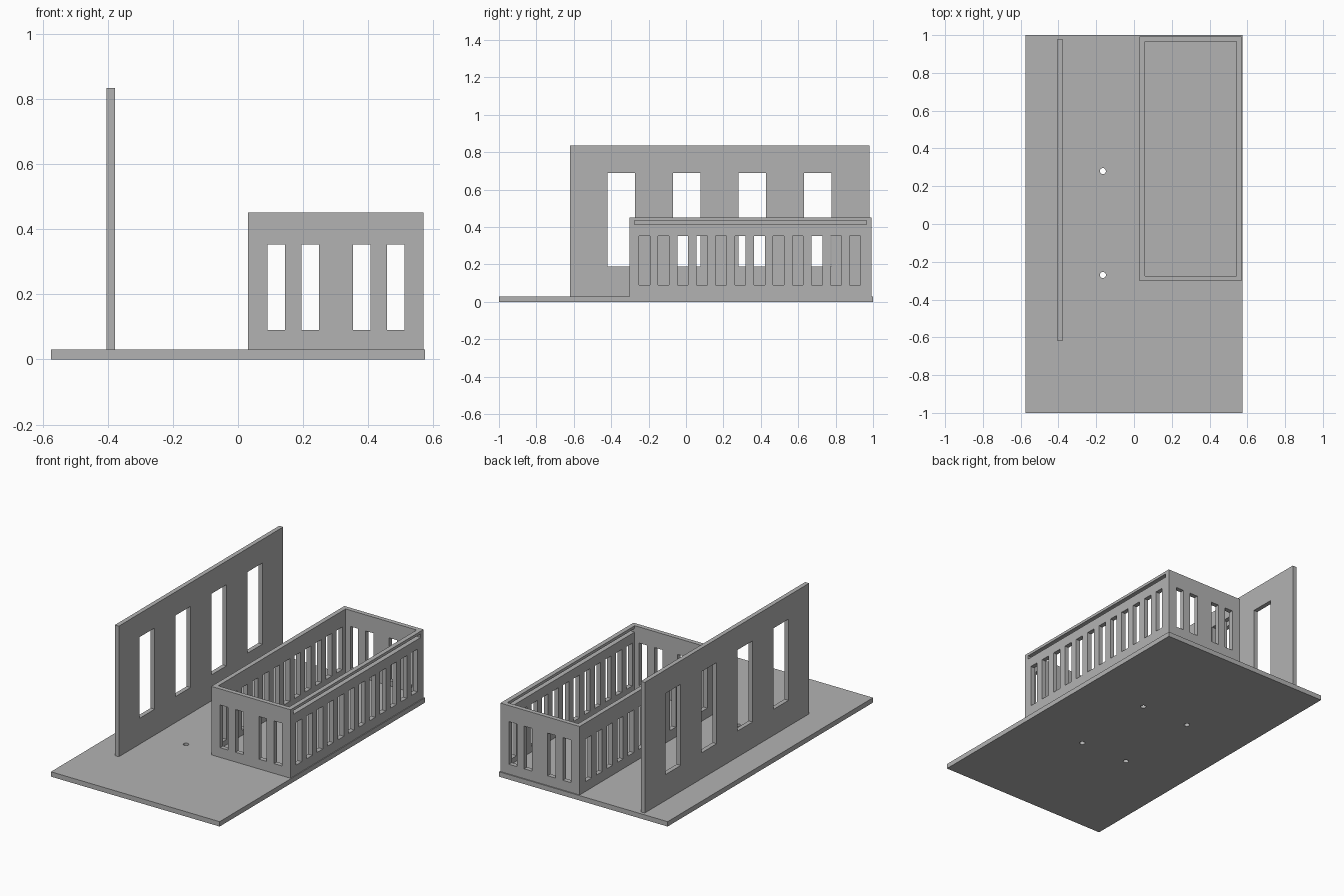
import bpy
import bmesh
from mathutils import Matrix, Vector

cube = bpy.data.objects.get("Cube")
if cube:
    bpy.data.objects.remove(cube, do_unlink=True)

grey = bpy.data.materials.new("plain_grey")
grey.use_nodes = True
colour = (0.45, 0.45, 0.45, 1)
grey.diffuse_color = colour
grey.node_tree.nodes["Principled BSDF"].inputs["Base Color"].default_value = colour


def add_box(bm, low, high):
    low, high = Vector(low), Vector(high)
    matrix = Matrix.Translation((low + high) / 2) @ Matrix.Diagonal((*(high - low), 1))
    bmesh.ops.create_cube(bm, size=1, matrix=matrix)


def make_object(name, bm):
    mesh = bpy.data.meshes.new(name)
    bm.to_mesh(mesh)
    bm.free()
    mesh.materials.append(grey)
    obj = bpy.data.objects.new(name, mesh)
    bpy.context.collection.objects.link(obj)
    return obj


def make_box(name, low, high):
    bm = bmesh.new()
    add_box(bm, low, high)
    return make_object(name, bm)


def cut(target, bm):
    """Subtract the cutter shapes, then discard the cutter."""
    cutter = make_object("cutter", bm)
    cutter.hide_render = True
    mod = target.modifiers.new("openings", 'BOOLEAN')
    mod.operation = 'DIFFERENCE'
    mod.solver = 'EXACT'
    mod.object = cutter
    bpy.context.view_layer.objects.active = target
    bpy.ops.object.modifier_apply(modifier=mod.name)
    bpy.data.objects.remove(cutter, do_unlink=True)


BASE_TOP = 0.03

# Base slab with four round screw holes
base = make_box("base_plate", (-0.575, -1, 0), (0.575, 1, BASE_TOP))
holes = bmesh.new()
for x in (-0.165, 0.165):
    for y in (-0.27, 0.28):
        bmesh.ops.create_cone(holes, cap_ends=True, segments=24, radius1=0.016,
                              radius2=0.016, depth=0.2,
                              matrix=Matrix.Translation((x, y, 0)))
cut(base, holes)

# Tall standing wall with four windows
wall = make_box("tall_wall", (-0.405, -0.62, BASE_TOP), (-0.378, 0.98, 0.835))
windows = bmesh.new()
for i in range(4):
    y = -0.42 + 0.35 * i
    add_box(windows, (-0.5, y, 0.19), (-0.3, y + 0.148, 0.69))
cut(wall, windows)

# Open tray with a thin floor
X0, X1, Y0, Y1, TOP, T = 0.03, 0.57, -0.303, 0.993, 0.452, 0.028
tray = make_box("slotted_tray", (X0, Y0, BASE_TOP), (X1, Y1, TOP))
inside = bmesh.new()
add_box(inside, (X0 + T, Y0 + T, 0.058), (X1 - T, Y1 - T, 1))
cut(tray, inside)

# Row of slots through both long sides
LOW, HIGH = 0.09, 0.353
side_slots = bmesh.new()
for i in range(12):
    y = -0.222 + 0.1024 * i
    add_box(side_slots, (X0 - 0.1, y - 0.029, LOW), (X1 + 0.1, y + 0.029, HIGH))
cut(tray, side_slots)

# Two pairs of slots through both ends
end_slots = bmesh.new()
for x in (0.117, 0.222, 0.381, 0.485):
    add_box(end_slots, (x - 0.027, Y0 - 0.1, LOW), (x + 0.027, Y1 + 0.1, HIGH))
cut(tray, end_slots)

# Long slit for a sliding lid in the outer side
slit = bmesh.new()
add_box(slit, (X1 - 0.1, Y0 + T, 0.413), (X1 + 0.1, Y1 - T, 0.435))
cut(tray, slit)
